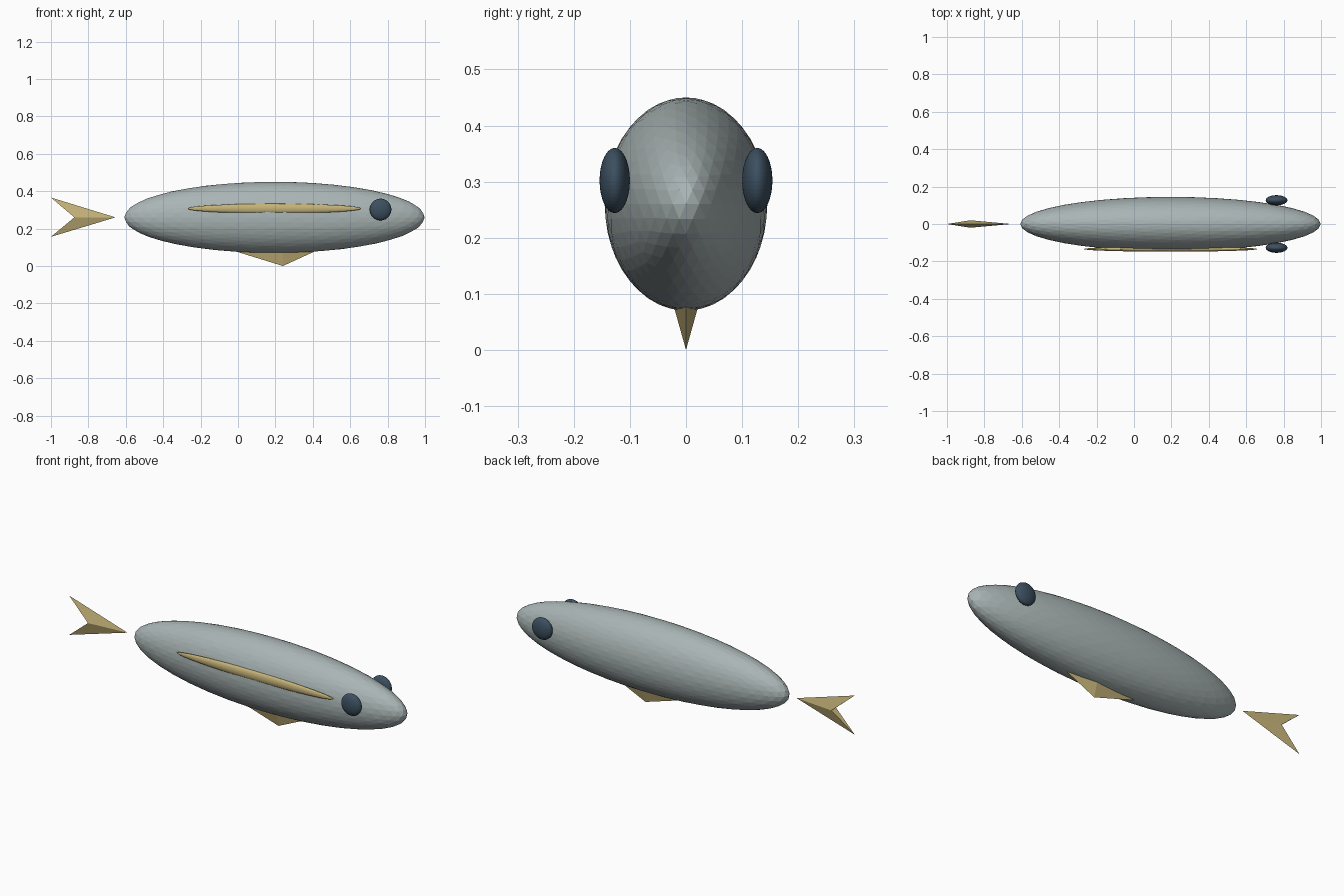
import bpy

cube = bpy.data.objects.get("Cube")
if cube:
    bpy.data.objects.remove(cube, do_unlink=True)


def material(name, color):
    mat = bpy.data.materials.new(name)
    mat.use_nodes = True
    mat.diffuse_color = (*color, 1)
    mat.node_tree.nodes["Principled BSDF"].inputs["Base Color"].default_value = (*color, 1)
    return mat


def ellipsoid(name, center, radii, mat, detail):
    bpy.ops.mesh.primitive_ico_sphere_add(subdivisions=detail, radius=1, location=center)
    obj = bpy.context.object
    obj.name = name
    obj.scale = radii
    bpy.ops.object.transform_apply(location=False, rotation=False, scale=True)
    obj.data.materials.append(mat)
    return obj


def fin(name, tip, root, half_width, ends, mat):
    """Dart: a tip and two swept ends, thickest across the root."""
    x, z = root
    verts = [(tip[0], 0, tip[1]), (x, -half_width, z), (x, half_width, z)]
    verts += [(ex, 0, ez) for ex, ez in ends]
    faces = [(0, 1, 3), (0, 3, 2), (3, 1, 2), (0, 4, 1), (0, 2, 4), (4, 2, 1)]
    mesh = bpy.data.meshes.new(name)
    mesh.from_pydata(verts, [], faces)
    mesh.materials.append(mat)
    obj = bpy.data.objects.new(name, mesh)
    bpy.context.collection.objects.link(obj)
    # Consistent outward faces
    bpy.ops.object.select_all(action='DESELECT')
    bpy.context.view_layer.objects.active = obj
    obj.select_set(True)
    bpy.ops.object.mode_set(mode='EDIT')
    bpy.ops.mesh.select_all(action='SELECT')
    bpy.ops.mesh.normals_make_consistent(inside=False)
    bpy.ops.object.mode_set(mode='OBJECT')
    return obj


grey = material("silver grey", (0.40, 0.46, 0.46))
gold = material("dull gold", (0.56, 0.45, 0.19))
slate = material("dark slate", (0.045, 0.078, 0.115))

# Body and the single side stripe
ellipsoid("body", (0.195, 0, 0.26), (0.803, 0.145, 0.19), grey, 4)
ellipsoid("side_stripe", (0.195, -0.134, 0.307), (0.465, 0.014, 0.026), gold, 4)

# Eyes
for side, label in ((1, "left"), (-1, "right")):
    ellipsoid(label + "_eye", (0.762, side * 0.127, 0.302), (0.058, 0.027, 0.058), slate, 4)

# Tail and belly fin
fin("tail_fin", (-0.655, 0.26), (-0.875, 0.26), 0.02,
    [(-1, 0.366), (-1, 0.156)], gold)
fin("belly_fin", (0.24, 0), (0.24, 0.1), 0.028,
    [(-0.1, 0.105), (0.47, 0.105)], gold)
